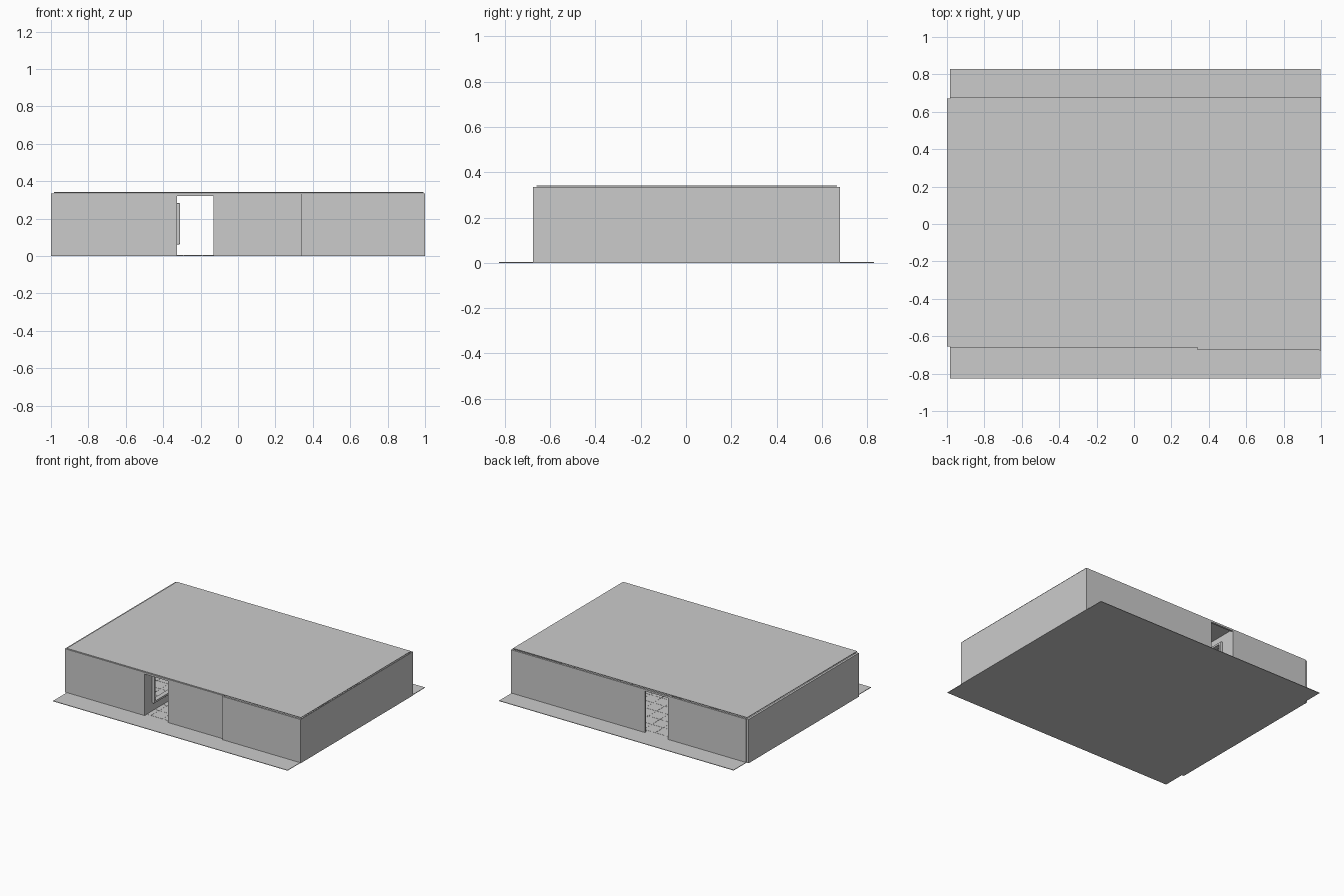
import bpy, bmesh
from mathutils import Matrix, Vector

if "Cube" in bpy.data.objects:
    bpy.data.objects.remove(bpy.data.objects["Cube"])


def add_box(bm, x0, x1, y0, y1, z0, z1):
    size = Vector((x1 - x0, y1 - y0, z1 - z0))
    mid = Vector(((x0 + x1) / 2, (y0 + y1) / 2, (z0 + z1) / 2))
    bmesh.ops.create_cube(bm, size=1, matrix=Matrix.Translation(mid) @ Matrix.Diagonal((*size, 1)))


def make(name, boxes, bevel=0):
    bm = bmesh.new()
    for b in boxes:
        add_box(bm, *b)
    me = bpy.data.meshes.new(name)
    bm.to_mesh(me)
    bm.free()
    ob = bpy.data.objects.new(name, me)
    bpy.context.collection.objects.link(ob)
    if bevel:
        m = ob.modifiers.new("bevel", 'BEVEL')
        m.width, m.segments = bevel, 3
    return ob


def cut(target, name, boxes):
    cutter = make(name, boxes)
    cutter.hide_render = True
    cutter.hide_set(True)
    m = target.modifiers.new("opening", 'BOOLEAN')
    m.operation, m.object, m.solver = 'DIFFERENCE', cutter, 'EXACT'


TOP, BASE = 0.334, 0.004
DOOR = (-0.325, -0.13)

# Ground slab and thin roof sheet
make("ground_slab", [(-0.983, 0.996, -0.825, 0.83, 0, BASE)])
make("roof_sheet", [(-0.983, 0.993, -0.66, 0.667, 0.338, 0.342)])

# Floor tiles inside the building
pitch_x, pitch_y = 1.95 / 20, 1.28 / 13
tiles = []
for i in range(20):
    for j in range(13):
        x, y = -0.97 + i * pitch_x, -0.635 + j * pitch_y
        tiles.append((x, x + pitch_x - 0.003, y, y + pitch_y - 0.003, BASE, BASE + 0.001))
make("floor_tiles", tiles)

# Outer side walls
make("left_wall", [(-1.0, -0.983, -0.655, 0.672, 0, TOP)])
make("right_wall", [(0.993, 1.0, -0.675, 0.68, 0, TOP)])

# Front walls: recessed left run and a projecting right run
front = make("front_wall", [(-0.983, 0.34, -0.66, -0.645, BASE, TOP)])
make("front_wall_projecting", [(0.34, 0.993, -0.674, -0.659, BASE, TOP)])

# Back wall
back = make("back_wall", [(-0.983, 0.993, 0.665, 0.68, BASE, TOP)])

# Doorways facing each other, front and back
cut(front, "front_door_cutter", [(*DOOR, -0.7, -0.6, -0.05, 0.32)])
cut(back, "back_door_cutter", [(*DOOR, 0.63, 0.72, -0.05, 0.32)])

# Inner partition beside the doorways, with two windows
WIN_Z = (0.08, 0.265)
WINDOWS = [(-0.55, -0.08), (0.08, 0.55)]
wall = make("partition_wall", [(-0.342, -0.326, -0.645, 0.665, BASE, TOP)])
cut(wall, "window_cutter", [(-0.4, -0.28, a, b, *WIN_Z) for a, b in WINDOWS])

# Rounded window frames standing proud of the partition
t, fx = 0.018, (-0.345, -0.31)
for label, (a, b) in zip(("front", "back"), WINDOWS):
    z0, z1 = WIN_Z
    frame = make(label + "_window_frame",
                 [(*fx, a - t, b + t, z0 - t, z1 + t)], bevel=0.006)
    cut(frame, label + "_frame_cutter", [(-0.4, -0.28, a, b, z0, z1)])
